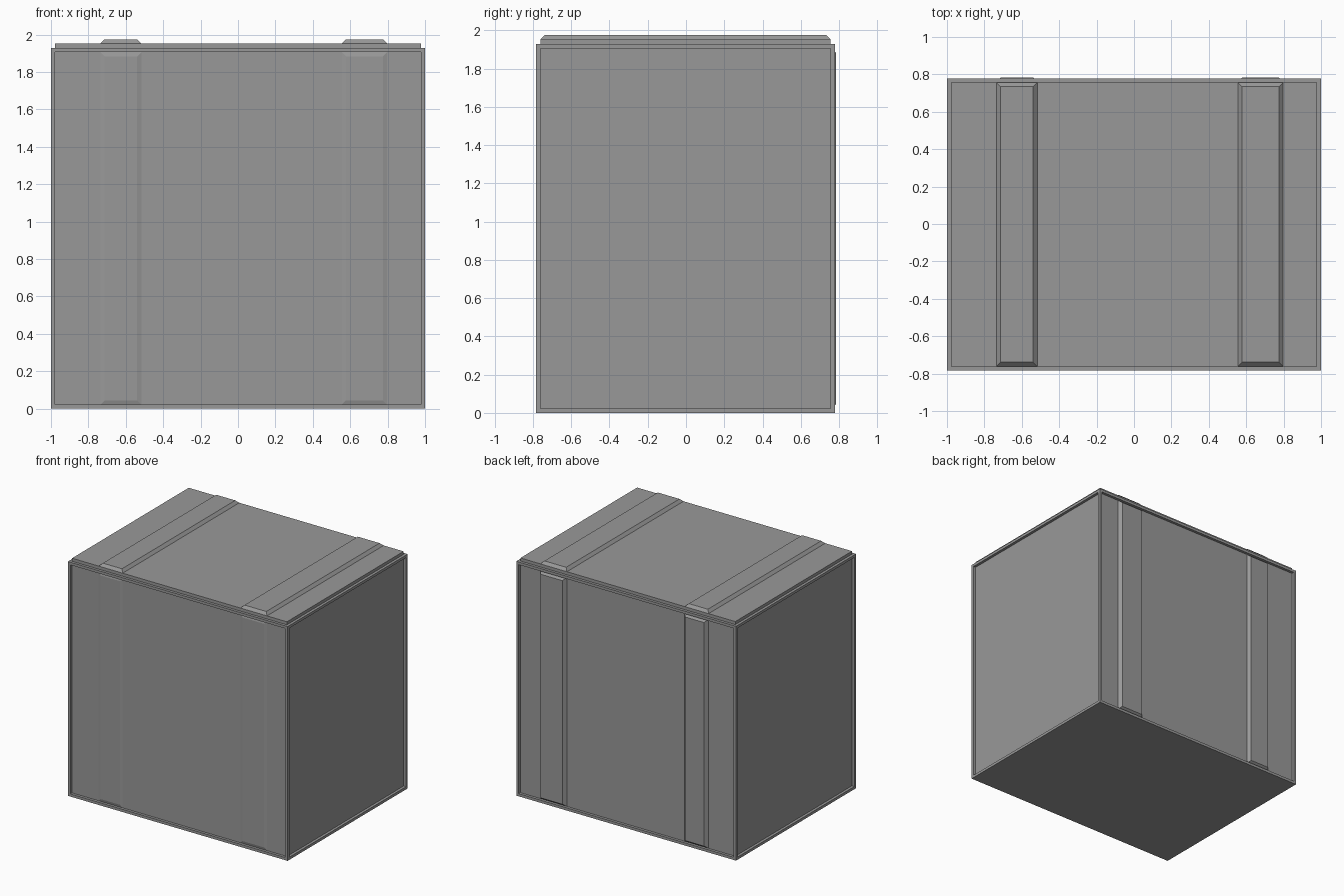
import bpy, bmesh
from mathutils import Vector

if "Cube" in bpy.data.objects:
    bpy.data.objects.remove(bpy.data.objects["Cube"])

X, Y0, Y1, H = 1.0, -0.783, 0.778, 1.928  # body extents
RIM, STEP = 0.022, 0.022                  # frame width, panel depth
LID = 0.025                               # lid panel rise
STRIPS = [(-0.735, -0.517), (0.555, 0.797)]

# Dark grey paint
paint = bpy.data.materials.new("dark_grey")
paint.diffuse_color = (0.317, 0.317, 0.317, 1)
paint.use_nodes = True
paint.node_tree.nodes["Principled BSDF"].inputs["Base Color"].default_value = paint.diffuse_color


def finish(bm, name):
    bmesh.ops.recalc_face_normals(bm, faces=bm.faces)
    mesh = bpy.data.meshes.new(name)
    bm.to_mesh(mesh)
    bm.free()
    mesh.materials.append(paint)
    obj = bpy.data.objects.new(name, mesh)
    bpy.context.collection.objects.link(obj)
    return obj


# Body: box with recessed side panels and a raised lid panel
bm = bmesh.new()
bmesh.ops.create_cube(bm, size=1)
for v in bm.verts:
    v.co = (X if v.co.x > 0 else -X, Y1 if v.co.y > 0 else Y0, H if v.co.z > 0 else 0)
panels = [f for f in bm.faces if f.normal.z > -0.5]
for f in panels:
    n = f.normal.copy()
    bmesh.ops.inset_individual(bm, faces=[f], thickness=RIM, use_even_offset=True)
    depth = LID if n.z > 0.5 else -STEP
    bmesh.ops.inset_individual(bm, faces=[f], thickness=0)
    bmesh.ops.translate(bm, verts=f.verts, vec=n * depth)
finish(bm, "crate_body")


# Chamfered strip lying on a panel; u, v span the panel and n points out of it
def strip(name, origin, u, v, n, urange, vrange, height, chamfer=0.022):
    bm = bmesh.new()
    rings = []
    for inset, h in ((0, -0.002), (0, 0), (chamfer, height)):
        a, b = urange[0] + inset, urange[1] - inset
        c, d = vrange[0] + inset, vrange[1] - inset
        rings.append([bm.verts.new(origin + u * p + v * q + n * h)
                      for p, q in ((a, c), (b, c), (b, d), (a, d))])
    for lo, hi in zip(rings, rings[1:]):
        for i in range(4):
            j = (i + 1) % 4
            bm.faces.new((lo[i], lo[j], hi[j], hi[i]))
    bm.faces.new(rings[0])
    bm.faces.new(rings[-1])
    finish(bm, name)


ux, uy, uz = Vector((1, 0, 0)), Vector((0, 1, 0)), Vector((0, 0, 1))
for side, xr in zip(("left", "right"), STRIPS):
    # Strips across the lid
    strip(f"top_strip_{side}", uz * (H + LID), ux, uy, uz,
          xr, (Y0 + RIM, Y1 - RIM), 0.022)
    # Strips down the back
    strip(f"back_strip_{side}", uy * (Y1 - STEP), ux, uz, uy,
          xr, (RIM, H - RIM), 0.027)
    # Shallow strips down the front
    strip(f"front_strip_{side}", uy * (Y0 + STEP), ux, uz, -uy,
          xr, (RIM, H - RIM), 0.006)
